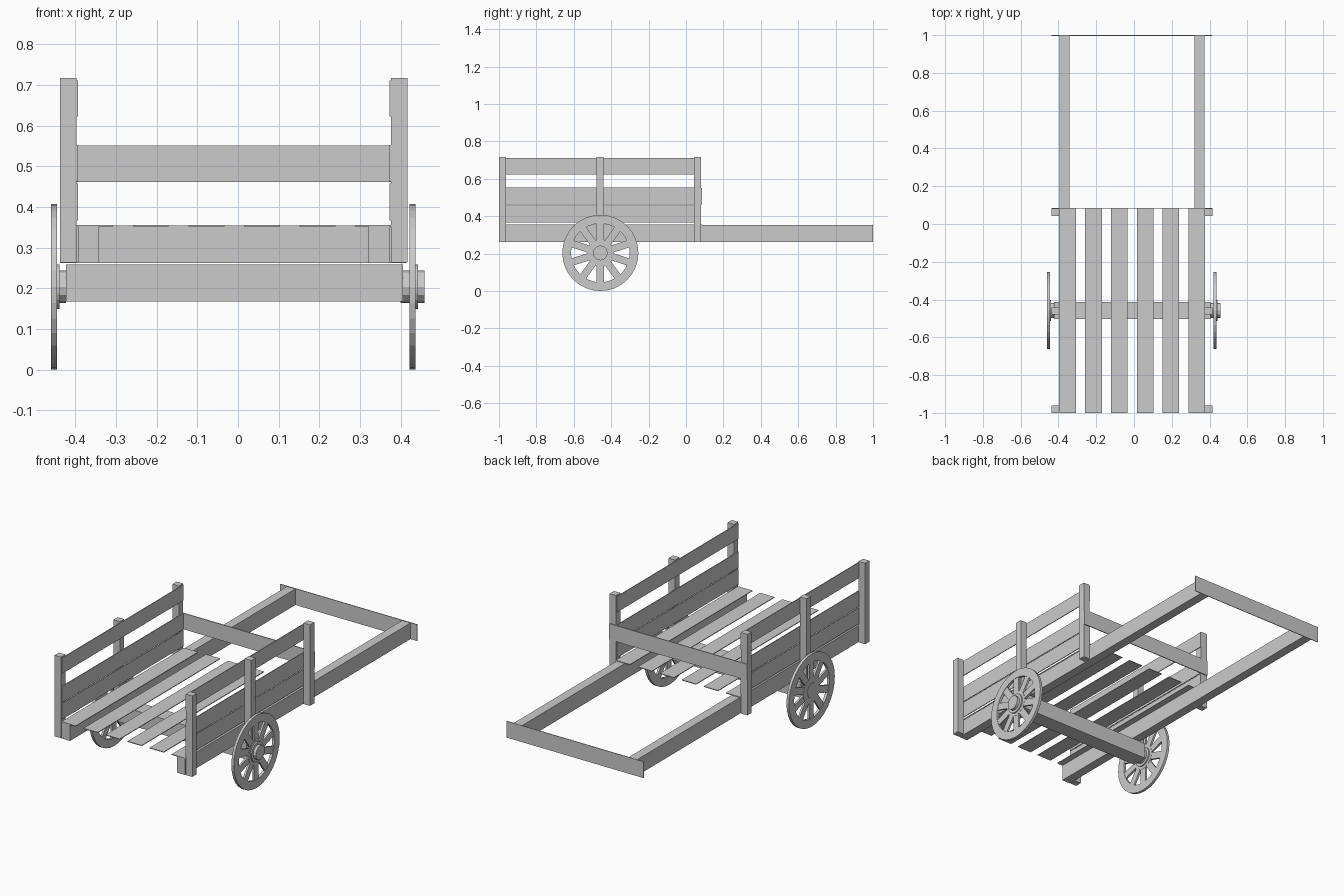
import bpy, bmesh, math
from mathutils import Matrix

if "Cube" in bpy.data.objects:
    bpy.data.objects.remove(bpy.data.objects["Cube"])

CX = -0.0105          # centre line of the cart body
WY, WZ = -0.458, 0.2035  # wheel centre


def finish(name, bm):
    bmesh.ops.recalc_face_normals(bm, faces=bm.faces)
    me = bpy.data.meshes.new(name)
    bm.to_mesh(me)
    bm.free()
    ob = bpy.data.objects.new(name, me)
    bpy.context.collection.objects.link(ob)
    return ob


def add_box(bm, x0, x1, y0, y1, z0, z1, rot=None):
    m = Matrix.Translation(((x0 + x1) / 2, (y0 + y1) / 2, (z0 + z1) / 2)) @ \
        Matrix.Diagonal((x1 - x0, y1 - y0, z1 - z0, 1))
    bmesh.ops.create_cube(bm, size=1, matrix=(rot @ m) if rot else m)


def box(name, *dims):
    bm = bmesh.new()
    add_box(bm, *dims)
    return finish(name, bm)


def add_ring(bm, r_in, r_out, x0, x1, n):
    # square-section ring turned around the x axis
    rows = []
    for i in range(n):
        a = 2 * math.pi * i / n
        c, s = math.cos(a), math.sin(a)
        rows.append([bm.verts.new((x, r * c, r * s)) for x, r in
                     ((x0, r_in), (x0, r_out), (x1, r_out), (x1, r_in))])
    for i in range(n):
        p, q = rows[i], rows[(i + 1) % n]
        for k in range(4):
            j = (k + 1) % 4
            bm.faces.new((p[k], p[j], q[j], q[k]))


def add_cylinder(bm, r, x0, x1, n):
    m = Matrix.Translation(((x0 + x1) / 2, 0, 0)) @ Matrix.Rotation(math.pi / 2, 4, 'Y')
    bmesh.ops.create_cone(bm, cap_ends=True, segments=n, radius1=r, radius2=r,
                          depth=x1 - x0, matrix=m)


# sides: long rail, three posts and three thin boards on each side
for side, s in (("left", -1), ("right", 1)):
    def span(a, b):
        return sorted((CX + s * a, CX + s * b))
    box(side + "_rail", *span(0.331, 0.383), -1, 0.998, 0.262, 0.352)
    for i, y in enumerate((-1, -0.479, 0.043)):
        box(f"{side}_post_{i + 1}", *span(0.387, 0.427), y, y + 0.038, 0.263, 0.717)
    for i, (z0, z1) in enumerate(((0.367, 0.457), (0.462, 0.552), (0.623, 0.711))):
        box(f"{side}_board_{i + 1}", *span(0.383, 0.3875), -0.998, 0.08, z0, z1)

# floor slats
for i in range(6):
    x = -0.395 + i * 0.1366
    box(f"floor_slat_{i + 1}", x, x + 0.088, -1, 0.085, 0.352, 0.356)

# front board of the bed, pull bar and axle beam
box("bed_end_board", CX - 0.427, CX + 0.427, 0.081, 0.086, 0.461, 0.551)
box("pull_bar", CX - 0.427, CX + 0.424, 0.996, 1.0, 0.262, 0.354)
box("axle_beam", -0.423, 0.406, WY - 0.045, WY + 0.045, 0.168, 0.258)

# spoked wheels, both facing the same way
for side, x in (("left", -0.460), ("right", 0.422)):
    bm = bmesh.new()
    add_ring(bm, 0.157, 0.2035, 0, 0.015, 32)
    for k in range(10):
        add_box(bm, 0.002, 0.013, -0.0195, 0.0195, 0.045, 0.16,
                Matrix.Rotation(k * math.pi / 5, 4, 'X'))
    add_ring(bm, 0.04, 0.072, 0.001, 0.014, 20)
    add_ring(bm, 0.036, 0.055, 0.0135, 0.021, 20)
    add_cylinder(bm, 0.040, 0.0, 0.037, 12)
    finish(side + "_wheel", bm).location = (x, WY, WZ)

# axle stub on the right
bm = bmesh.new()
add_cylinder(bm, 0.040, 0.40, 0.424, 12)
finish("axle_stub", bm).location = (0, WY, WZ)
